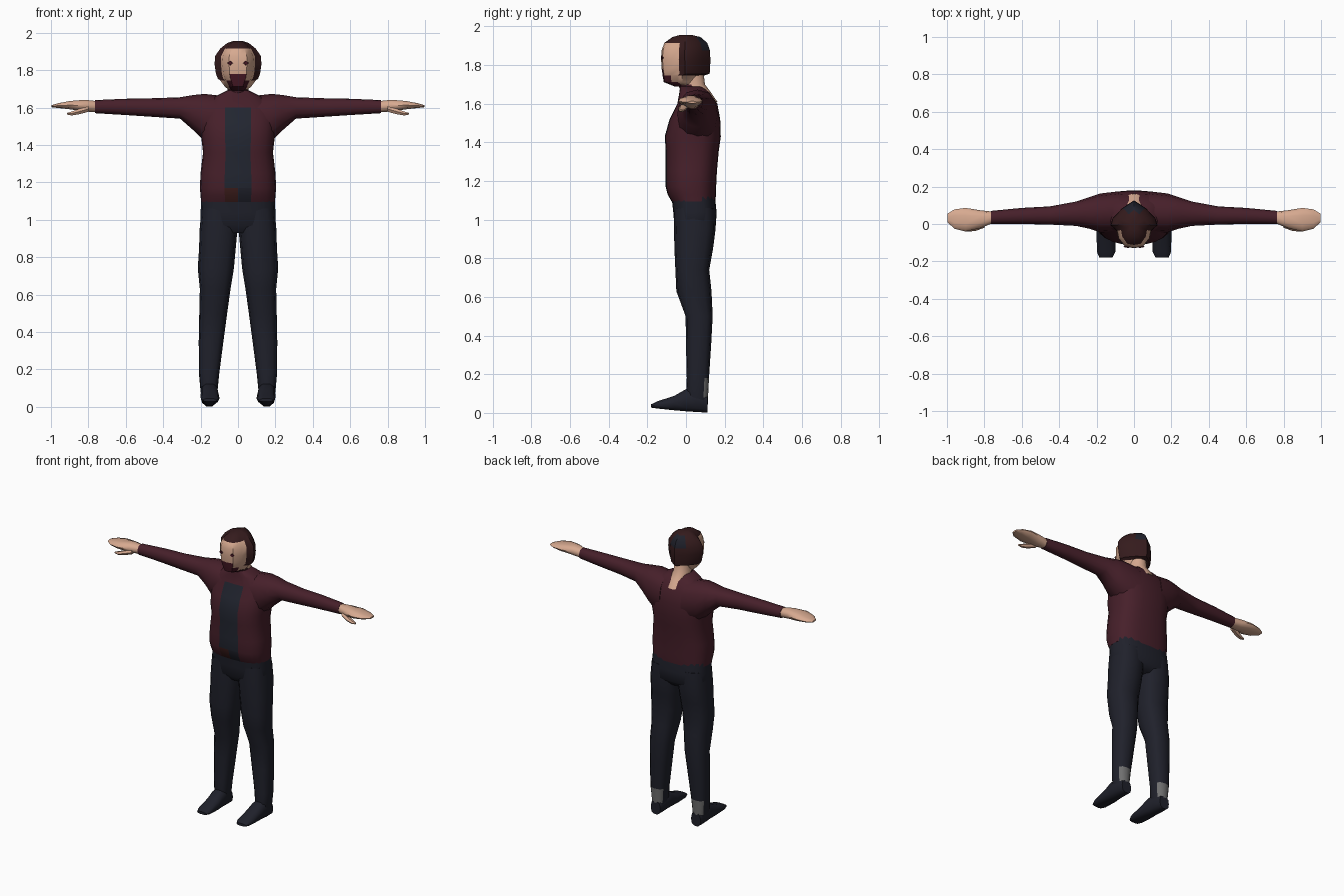
import bpy, bmesh, math
from mathutils import Vector

if "Cube" in bpy.data.objects:
    bpy.data.objects.remove(bpy.data.objects["Cube"])

COLORS = {
    "jacket_maroon": (0.062, 0.014, 0.023),
    "trouser_navy": (0.014, 0.015, 0.024),
    "shirt_slate": (0.016, 0.019, 0.030),
    "skin": (0.68, 0.40, 0.28),
    "hair_brown": (0.035, 0.011, 0.012),
    "beard_maroon": (0.060, 0.009, 0.018),
    "belt_brown": (0.045, 0.012, 0.011),
    "ankle_grey": (0.16, 0.16, 0.16),
}
MATS = {}
for label, rgb in COLORS.items():
    m = bpy.data.materials.new(label)
    m.use_nodes = True
    m.diffuse_color = (*rgb, 1)
    bsdf = m.node_tree.nodes["Principled BSDF"]
    bsdf.inputs["Base Color"].default_value = (*rgb, 1)
    bsdf.inputs["Roughness"].default_value = 0.9
    MATS[label] = m


def build(name, rings, rule, angle=50):
    """Skin a list of closed rings, cap the ends, colour faces by rule(centre)."""
    bm = bmesh.new()
    loops = [[bm.verts.new(p) for p in ring] for ring in rings]
    n = len(loops[0])
    for a, b in zip(loops, loops[1:]):
        for i in range(n):
            j = (i + 1) % n
            bm.faces.new((a[i], a[j], b[j], b[i]))
    bm.faces.new(loops[0])
    bm.faces.new(loops[-1])
    bmesh.ops.recalc_face_normals(bm, faces=bm.faces)
    mesh = bpy.data.meshes.new(name)
    obj = bpy.data.objects.new(name, mesh)
    bpy.context.collection.objects.link(obj)
    used = []
    for f in bm.faces:
        label = rule(f.calc_center_median()) if callable(rule) else rule
        if label not in used:
            used.append(label)
            mesh.materials.append(MATS[label])
        f.material_index = used.index(label)
    bm.to_mesh(mesh)
    bm.free()
    bpy.ops.object.select_all(action='DESELECT')
    obj.select_set(True)
    bpy.context.view_layer.objects.active = obj
    bpy.ops.object.shade_smooth_by_angle(angle=math.radians(angle))
    return obj


def oval(axis, pos, a0, a1, b0, b1, n, power, side=1):
    """Rounded box ring across an axis; side=-1 mirrors it in x."""
    ring = []
    for i in range(n):
        t = 2 * math.pi * i / n
        c, s = math.cos(t), math.sin(t)
        u = math.copysign(abs(c) ** (2 / power), c)
        v = math.copysign(abs(s) ** (2 / power), s)
        a = (a0 + a1) / 2 + u * (a1 - a0) / 2
        b = (b0 + b1) / 2 + v * (b1 - b0) / 2
        x, y, z = {"x": (pos, a, b), "y": (a, pos, b), "z": (a, b, pos)}[axis]
        ring.append((x * side, y, z))
    return ring


def loft(name, axis, levels, rule, n=12, power=2.4, side=1):
    return build(name, [oval(axis, *lv, n, power, side) for lv in levels], rule)


# Torso with open jacket over a shirt
def torso_rule(c):
    if c.y < 0.02 and abs(c.x) < 0.07 and c.z < 1.62:
        if c.z > 1.17:
            return "shirt_slate"
        return "belt_brown" if c.x < 0.02 else "trouser_navy"
    return "jacket_maroon"


torso = [(1.095, .198, -.075, .152), (1.13, .2, -.095, .155), (1.17, .204, -.105, .156),
         (1.25, .2, -.105, .16), (1.36, .187, -.105, .17), (1.43, .195, -.11, .18),
         (1.52, .2, -.085, .177), (1.6, .2, -.045, .162), (1.655, .13, -.035, .125),
         (1.69, .06, -.03, .085)]
loft("jacket_torso", "z", [(z, -w, w, f, b) for z, w, f, b in torso], torso_rule, 24, 2.6)

# Hips
hips = [(1.12, .196, -.075, .15), (1.04, .2, -.066, .158), (.97, .2, -.06, .155), (.93, .17, -.03, .12)]
loft("hips", "z", [(z, -w, w, f, b) for z, w, f, b in hips], "trouser_navy", 20, 2.8)

# Neck, with the collar rising at the front
loft("neck", "z", [(1.61, -.06, .06, .03, .162), (1.66, -.062, .062, -.02, .128),
                   (1.70, -.055, .055, -.045, .098), (1.77, -.055, .055, -.04, .09)],
     lambda c: "jacket_maroon" if c.y < .03 and c.z < 1.7 else "skin", 16, 2.1)

# Limbs, mirrored
LEG = [(1.06, 0, .195, -.06, .15), (.95, .003, .205, -.062, .153), (.85, .012, .208, -.06, .14),
       (.74, .022, .215, -.055, .12), (.63, .04, .204, -.05, .132), (.5, .058, .207, -.002, .138),
       (.35, .078, .21, 0, .13), (.18, .1, .209, .004, .119), (.08, .11, .2, 0, .114),
       (.03, .115, .19, .01, .112)]
FOOT = [(.112, .117, .19, 0, .09), (.06, .108, .2, .002, .13), (0, .104, .2, .006, .125),
        (-.06, .1, .2, .012, .09), (-.15, .1, .198, .022, .06), (-.18, .115, .185, .027, .045)]
ARM = [(.08, -.05, .175, 1.38, 1.662), (.18, -.045, .163, 1.42, 1.673), (.24, -.025, .143, 1.48, 1.667),
       (.31, -.01, .12, 1.541, 1.655), (.45, -.003, .094, 1.55, 1.65), (.6, 0, .086, 1.56, 1.647),
       (.765, 0, .07, 1.57, 1.64)]
HAND = [(.755, .005, .066, 1.573, 1.636), (.82, -.022, .073, 1.578, 1.643), (.9, -.04, .086, 1.59, 1.636),
        (.96, -.025, .078, 1.597, 1.624), (.998, .01, .055, 1.602, 1.613)]
THUMB = [(.80, -.02, .02, 1.575, 1.61), (.85, -.038, .005, 1.562, 1.595),
         (.89, -.04, -.01, 1.556, 1.58), (.915, -.036, -.02, 1.562, 1.572)]


def leg_rule(c):
    return "ankle_grey" if c.y > .085 and .08 < c.z < .18 else "trouser_navy"


for label, side in (("left", 1), ("right", -1)):
    loft(label + "_leg", "z", LEG, leg_rule, 12, 2.6, side)
    loft(label + "_foot", "y", FOOT, "trouser_navy", 10, 2.6, side)
    loft(label + "_sleeve", "x", ARM, "jacket_maroon", 12, 2.3, side)
    loft(label + "_hand", "x", HAND, "skin", 10, 2.3, side)
    loft(label + "_thumb", "x", THUMB, "skin", 6, 2, side)

# Head: half plan outline as (width, depth) fractions, front to back
HALF = [(0, 0), (.38, .03), (.66, .2), (.73, .36), (1, .48), (.92, .62), (.5, .84), (0, 1)]
PLAN = HALF + [(-w, d) for w, d in HALF[-2:0:-1]]
HEAD = [(1.69, .045, -.06, .07), (1.712, .07, -.115, .085), (1.745, .095, -.121, .09),
        (1.755, .108, -.122, .122), (1.78, .118, -.126, .125), (1.83, .125, -.129, .126),
        (1.875, .123, -.127, .124), (1.915, .095, -.112, .11), (1.945, .058, -.07, .075),
        (1.956, .025, -.03, .03)]


def head_rule(c):
    if c.y < -.085 and c.z < 1.775 and abs(c.x) < .045 or c.z < 1.72 and c.y < -.04:
        return "beard_maroon"
    if c.z < 1.75 or c.y < -.045 and c.z < 1.9:
        return "skin"
    if c.z > 1.88 and c.y > .045 and abs(c.x) < .06:
        return "trouser_navy"
    return "hair_brown"


build("head", [[(w * px, f + (b - f) * py, z) for px, py in PLAN] for z, w, f, b in HEAD],
      head_rule, 35)

# Eyes as thin plates on the slanted face
for label, side in (("left", 1), ("right", -1)):
    rings = []
    for out in (-.003, .004):
        normal = Vector((.06, -.125 , 0)).normalized() * out
        rings.append([(side * (.041 + dx + normal.x), -.1225 + dx * .2 + normal.y, 1.838 + dz)
                      for dx, dz in ((-.014, 0), (0, -.012), (.014, 0), (0, .012))])
    build(label + "_eye", rings, "beard_maroon")
